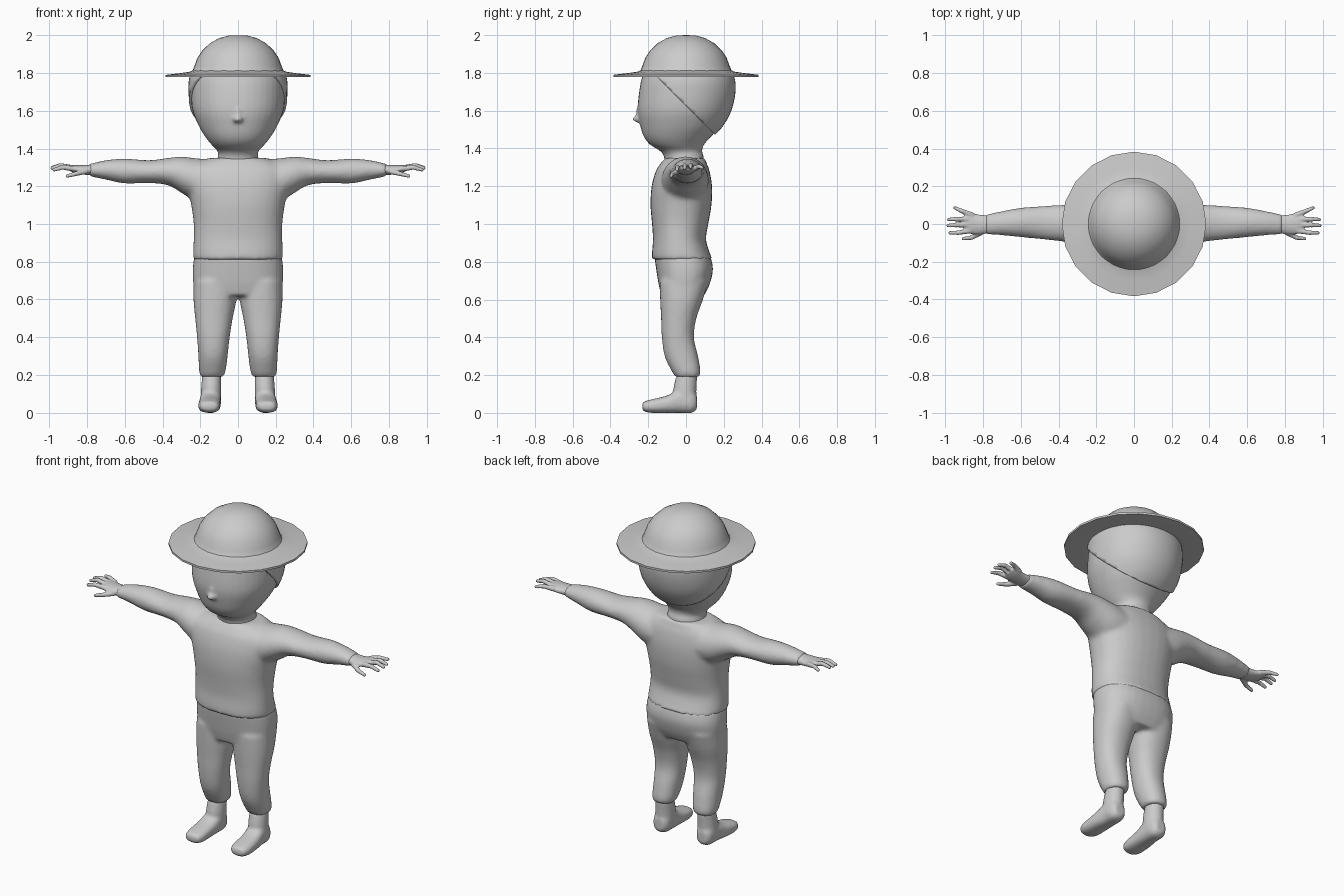
import bpy, bmesh, math
from mathutils import Vector

if "Cube" in bpy.data.objects:
    bpy.data.objects.remove(bpy.data.objects["Cube"])

clay = bpy.data.materials.new("plain grey")
clay.diffuse_color = (0.6, 0.6, 0.6, 1)
clay.use_nodes = True
clay.node_tree.nodes["Principled BSDF"].inputs["Base Color"].default_value = clay.diffuse_color


def finish(bm, name):
    bmesh.ops.recalc_face_normals(bm, faces=bm.faces)
    me = bpy.data.meshes.new(name)
    bm.to_mesh(me)
    bm.free()
    me.materials.append(clay)
    for p in me.polygons:
        p.use_smooth = True
    ob = bpy.data.objects.new(name, me)
    bpy.context.collection.objects.link(ob)
    return ob


def fuse(ob, voxel, smooth):
    """Melt overlapping volumes of one object into a single skin."""
    m = ob.modifiers.new("fuse", 'REMESH')
    m.mode = 'VOXEL'
    m.voxel_size = voxel
    m.use_smooth_shade = True
    s = ob.modifiers.new("soften", 'SMOOTH')
    s.factor = 0.5
    s.iterations = smooth


def spline(rows, steps=5):
    """Catmull-Rom interpolation of section rows."""
    pts = [rows[0]] + rows + [rows[-1]]
    out = []
    for i in range(1, len(pts) - 2):
        for k in range(steps):
            t = k / steps
            out.append([0.5 * (2*b + (c-a)*t + (2*a-5*b+4*c-d)*t*t + (3*b-a-3*c+d)*t**3)
                        for a, b, c, d in zip(*pts[i-1:i+3])])
    return out + [list(rows[-1])]


def loft(bm, rows, axis='z', power=2.0, n=32, side=1, grow=0.0):
    """Rows: (position, a_min, a_max, b_min, b_max) of superellipse sections."""
    rings = []
    for p, a0, a1, b0, b1 in spline(rows):
        ring = []
        for i in range(n):
            t = 2 * math.pi * i / n
            c, s = math.cos(t), math.sin(t)
            a = (a0+a1)/2 + ((a1-a0)/2 + grow) * math.copysign(abs(c)**(2/power), c)
            b = (b0+b1)/2 + ((b1-b0)/2 + grow) * math.copysign(abs(s)**(2/power), s)
            x, y, z = {'x': (p, a, b), 'y': (a, p, b), 'z': (a, b, p)}[axis]
            ring.append(bm.verts.new((side * x, y, z)))
        rings.append(ring)
    for r, q in zip(rings, rings[1:]):
        for i in range(n):
            bm.faces.new((r[i], r[(i+1) % n], q[(i+1) % n], q[i]))
    bm.faces.new(rings[0][::-1])
    bm.faces.new(rings[-1])


def ball(bm, centre, size, seg=16):
    made = bmesh.ops.create_uvsphere(bm, u_segments=seg, v_segments=seg // 2, radius=1)['verts']
    for v in made:
        v.co = Vector(centre) + Vector([a * b for a, b in zip(v.co, size)])


# shirt: torso and sleeves
TORSO = [(0.81, -.238, .238, -.18, .142), (0.85, -.238, .238, -.18, .125),
         (0.92, -.235, .235, -.175, .106), (1.0, -.235, .235, -.18, .118),
         (1.1, -.248, .248, -.188, .135), (1.2, -.27, .27, -.182, .138),
         (1.28, -.27, .27, -.16, .125), (1.32, -.23, .23, -.135, .11),
         (1.35, -.15, .15, -.11, .10)]
ARM = [(.12, -.13, .12, 1.10, 1.34), (.22, -.13, .12, 1.12, 1.348), (.3, -.115, .11, 1.165, 1.357),
       (.37, -.095, .102, 1.205, 1.35), (.47, -.083, .096, 1.217, 1.338),
       (.6, -.07, .086, 1.215, 1.346), (.7, -.06, .068, 1.235, 1.338), (.79, -.056, .05, 1.253, 1.318)]
bm = bmesh.new()
loft(bm, TORSO, power=2.3)
for s in (-1, 1):
    loft(bm, ARM, 'x', side=s)
fuse(finish(bm, "shirt"), 0.012, 6)

# trousers: hips and legs
HIPS = [(0.58, -.19, .19, -.10, .07), (0.62, -.225, .225, -.13, .095), (0.68, -.237, .237, -.145, .125),
        (0.76, -.24, .24, -.158, .143), (0.83, -.232, .232, -.168, .13)]
LEG = [(.19, .078, .198, -.055, .07), (.22, .066, .206, -.075, .077), (.3, .055, .21, -.113, .064),
       (.4, .044, .217, -.128, .042), (.5, .028, .227, -.132, .055), (.6, .008, .236, -.137, .09),
       (.7, .0, .235, -.14, .12)]
bm = bmesh.new()
loft(bm, [r for r in HIPS if r[0] > 0.6], power=2.4)
for s in (-1, 1):
    loft(bm, LEG, power=2.2, side=s)
fuse(finish(bm, "trousers"), 0.012, 5)

# feet: ankle plus shoe
ANKLE = [(.04, .09, .2, -.06, .055), (.12, .088, .196, -.068, .055), (.2, .09, .19, -.05, .06)]
SHOE = [(-.232, .135, .175, .02, .045), (-.222, .107, .198, .008, .06), (-.18, .094, .21, .0, .072),
        (-.1, .092, .208, .0, .092), (-.03, .09, .2, .0, .125), (.03, .095, .195, .0, .12),
        (.058, .115, .175, .02, .09)]
for s, label in ((-1, "right"), (1, "left")):
    bm = bmesh.new()
    loft(bm, ANKLE, side=s)
    loft(bm, SHOE, 'y', power=2.5, side=s)
    fuse(finish(bm, label + "_foot"), 0.009, 5)

# hands: palm and five tapered fingers (base, knuckle, tip)
PALM = [(.77, -.05, .046, 1.258, 1.316), (.82, -.055, .05, 1.262, 1.312),
        (.87, -.052, .06, 1.272, 1.312), (.9, -.036, .06, 1.285, 1.31)]
FINGERS = [((.81, -.045, 1.278), (.86, -.072, 1.266), (.905, -.078, 1.254)),
           ((.87, -.036, 1.293), (.93, -.046, 1.3), (.975, -.047, 1.287)),
           ((.88, -.005, 1.297), (.94, -.006, 1.31), (.985, -.008, 1.296)),
           ((.88, .025, 1.298), (.94, .026, 1.311), (.983, .024, 1.3)),
           ((.86, .048, 1.295), (.91, .068, 1.304), (.948, .085, 1.298))]
for s, label in ((-1, "right"), (1, "left")):
    bm = bmesh.new()
    loft(bm, PALM, 'x', n=20, side=s)
    for f in FINGERS:
        a, b, c = (Vector((s * x, y, z)) for x, y, z in f)
        for i in range(17):
            t = i / 16
            p = a.lerp(b, t * 2) if t < .5 else b.lerp(c, t * 2 - 1)
            r = .0155 - .0055 * t
            ball(bm, p, (r, r, r), 10)
    fuse(finish(bm, label + "_hand"), 0.005, 3)

# head with neck and nose
HEAD = [(1.29, -.12, .12, -.11, .09), (1.35, -.108, .108, -.115, .095), (1.385, -.108, .108, -.135, .085),
        (1.42, -.14, .14, -.19, .095), (1.46, -.172, .172, -.222, .13), (1.52, -.208, .208, -.242, .185),
        (1.6, -.24, .24, -.256, .228), (1.7, -.25, .25, -.248, .25), (1.78, -.245, .245, -.232, .243),
        (1.86, -.21, .21, -.2, .2), (1.92, -.14, .14, -.14, .14)]
bm = bmesh.new()
loft(bm, HEAD, power=2.1, n=40)
ball(bm, (0, -.256, 1.556), (.026, .026, .018))
ball(bm, (0, -.25, 1.58), (.014, .016, .045))
fuse(finish(bm, "head"), 0.01, 3)

# hair: slightly larger head shell cut along a slanted hairline
bm = bmesh.new()
loft(bm, [r for r in HEAD if 1.4 < r[0] < 1.9], power=2.1, n=48, grow=0.012)
bmesh.ops.bisect_plane(bm, geom=bm.verts[:] + bm.edges[:] + bm.faces[:], plane_co=(0, 0, 1.625),
                       plane_no=(0, 1, 1), clear_inner=True)
bmesh.ops.bisect_plane(bm, geom=bm.verts[:] + bm.edges[:] + bm.faces[:], plane_co=(0, 0, 1.79),
                       plane_no=(0, 0, 1), clear_outer=True)
hair = finish(bm, "hair")
thick = hair.modifiers.new("thickness", 'SOLIDIFY')
thick.thickness = 0.02
thick.offset = -1


def lathe(name, profile, n):
    bm = bmesh.new()
    rings = [[bm.verts.new((r * math.cos(2 * math.pi * i / n), r * math.sin(2 * math.pi * i / n), z))
              for i in range(n)] for r, z in profile]
    for r, q in zip(rings, rings[1:]):
        for i in range(n):
            bm.faces.new((r[i], r[(i+1) % n], q[(i+1) % n], q[i]))
    bmesh.ops.remove_doubles(bm, verts=bm.verts, dist=1e-5)
    return finish(bm, name)


# hat: round crown and faceted brim
lathe("hat_crown", [(0, 2.0), (.05, 1.998), (.1, 1.985), (.15, 1.957), (.19, 1.918), (.215, 1.88),
                    (.23, 1.84), (.24, 1.815), (.25, 1.8)], 40)
brim = lathe("hat_brim", [(.235, 1.815), (.26, 1.806), (.3, 1.8), (.383, 1.79), (.383, 1.778),
                          (.3, 1.778), (.245, 1.782), (.235, 1.815)], 20)

# crisp rim edges
bpy.context.view_layer.objects.active = brim
brim.select_set(True)
bpy.ops.object.shade_smooth_by_angle(angle=math.radians(40))
